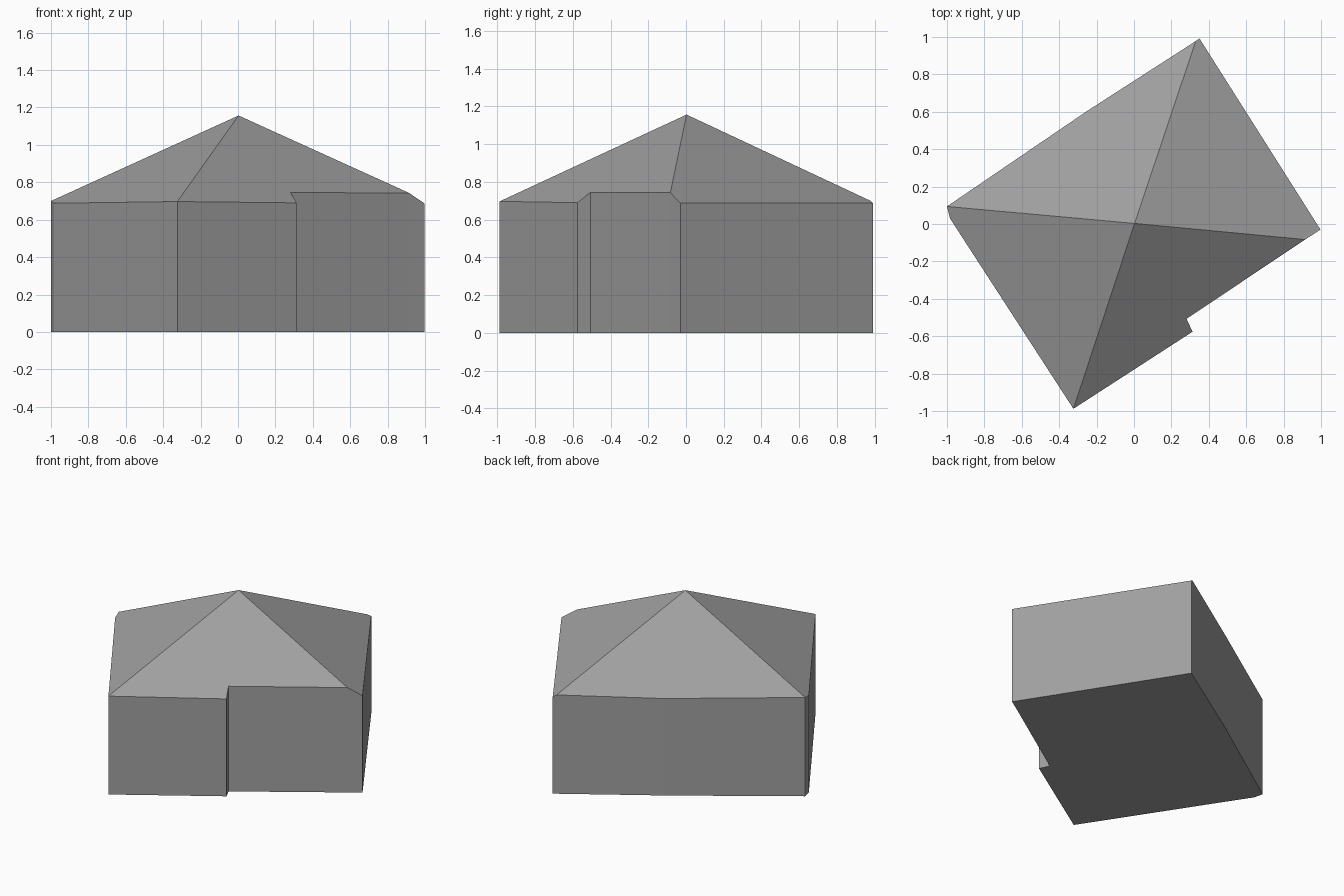
import bpy
import bmesh

cube = bpy.data.objects.get("Cube")
if cube:
    bpy.data.objects.remove(cube, do_unlink=True)

# One plain grey for walls and roof
grey = bpy.data.materials.new("plain grey")
grey.use_nodes = True
colour = (0.35, 0.35, 0.35, 1)
grey.diffuse_color = colour
grey.node_tree.nodes["Principled BSDF"].inputs["Base Color"].default_value = colour

# Eave corners, counter-clockwise from the front corner
eaves = {
    "front": (-0.324, -0.988, 0.697),
    "step_out": (0.313, -0.576, 0.69),
    "step_in": (0.281, -0.507, 0.745),
    "left_hip": (0.915, -0.083, 0.743),
    "left": (0.997, -0.03, 0.687),
    "back": (0.35, 0.992, 0.687),
    "back_hip": (0.33, 0.978, 0.70),
    "back_bend": (-0.254, 0.602, 0.687),
    "right": (-1.0, 0.094, 0.70),
    "right_bend": (-0.984, 0.03, 0.688),
}
names = list(eaves)
hips = ["front", "left_hip", "back_hip", "right"]

bm = bmesh.new()
top = [bm.verts.new(p) for p in eaves.values()]
base = [bm.verts.new((x, y, 0)) for x, y, z in eaves.values()]
apex = bm.verts.new((0.003, 0.003, 1.157))
count = len(top)

# Walls and floor
for i in range(count):
    j = (i + 1) % count
    bm.faces.new((base[i], base[j], top[j], top[i]))
bm.faces.new(base[::-1])

# Four roof slopes, each running from one hip to the next
for start, end in zip(hips, hips[1:] + hips[:1]):
    i, stop = names.index(start), names.index(end)
    edge = [top[i]]
    while i != stop:
        i = (i + 1) % count
        edge.append(top[i])
    bm.faces.new(edge + [apex])

bm.normal_update()
mesh = bpy.data.meshes.new("house")
bm.to_mesh(mesh)
bm.free()
mesh.materials.append(grey)
house = bpy.data.objects.new("house", mesh)
bpy.context.scene.collection.objects.link(house)
